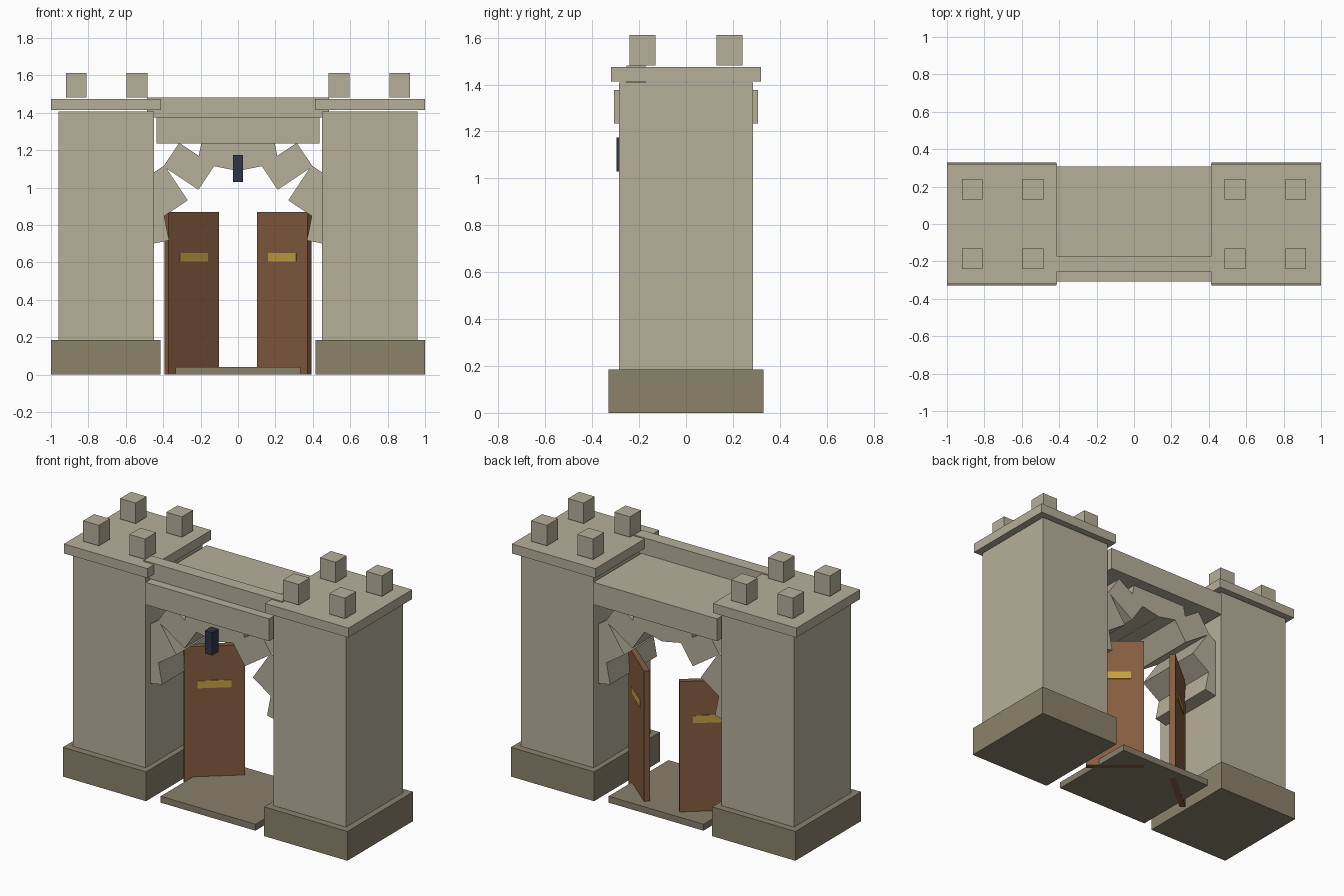
import bpy
from math import cos, sin, radians

cube = bpy.data.objects.get("Cube")
if cube:
    bpy.data.objects.remove(cube, do_unlink=True)


def material(name, r, g, b):
    """Flat material from 0-255 sRGB values."""
    def linear(c):
        c /= 255
        return c / 12.92 if c <= 0.04045 else ((c + 0.055) / 1.055) ** 2.4
    colour = (linear(r), linear(g), linear(b), 1)
    mat = bpy.data.materials.new(name)
    mat.use_nodes = True
    mat.diffuse_color = colour
    node = next(n for n in mat.node_tree.nodes if n.type == 'BSDF_PRINCIPLED')
    node.inputs["Base Color"].default_value = colour
    return mat


STONE = material("pale_stone", 182, 175, 154)
DARK_STONE = material("dark_stone", 139, 130, 107)
SLAB = material("floor_stone", 137, 127, 108)
WOOD = material("brown_wood", 133, 93, 65)
GOLD = material("dull_gold", 197, 161, 67)
IRON = material("dark_blue_iron", 47, 54, 71)


def box(name, mat, centre, size, rotation=(0, 0, 0)):
    bpy.ops.mesh.primitive_cube_add(size=1, location=centre, rotation=rotation)
    ob = bpy.context.object
    ob.name = name
    ob.scale = size
    bpy.ops.object.transform_apply(location=False, rotation=False, scale=True)
    ob.data.materials.append(mat)
    return ob


def span(name, mat, xs, ys, zs):
    """Box given by its extents on each axis."""
    ranges = (xs, ys, zs)
    return box(name, mat, [(a + b) / 2 for a, b in ranges],
               [abs(b - a) for a, b in ranges])


# Towers, each with plinth, shaft, cap and four merlons
for side, s in (("left", 1), ("right", -1)):
    span(side + "_plinth", DARK_STONE, (s * 0.415, s), (-0.33, 0.33), (0, 0.186))
    span(side + "_shaft", STONE, (s * 0.45, s * 0.96), (-0.285, 0.285), (0.186, 1.408))
    span(side + "_cap", STONE, (s * 0.413, s), (-0.32, 0.32), (1.414, 1.474))
    for x in (0.54, 0.865):
        for y in (-0.185, 0.185):
            box(side + "_merlon", STONE, (s * x, y, 1.547), (0.11, 0.11, 0.13))

# Bridge between the towers
span("lintel", STONE, (-0.435, 0.435), (-0.308, 0.308), (1.235, 1.377))
span("parapet", STONE, (-0.487, 0.487), (-0.253, -0.173), (1.375, 1.481))

# Ring of arch stones, turned against the curve for a ragged edge
COUNT, RADIUS = 8, 0.474
for i in range(COUNT):
    a = radians(180 * (i + 0.5) / COUNT)
    box("arch_stone", STONE, (RADIUS * cos(a), 0, 0.72 + RADIUS * sin(a)),
        (0.152, 0.47, 0.224), (0, a, 0))

# Hanging iron block at the crown of the arch
span("crown_block", IRON, (-0.026, 0.026), (-0.296, -0.235), (1.03, 1.175))

# Threshold slab
span("threshold", SLAB, (-0.333, 0.333), (-0.3, 0.3), (0.001, 0.042))

# Doors swung open to the back, each with a gold band through it
for side, s in (("left", 1), ("right", -1)):
    turn = (0, 0, -s * radians(40))
    box(side + "_door", WOOD, (s * 0.248, 0.116, 0.435), (0.352, 0.035, 0.87), turn)
    box(side + "_door_band", GOLD, (s * 0.248, 0.116, 0.628), (0.195, 0.043, 0.047), turn)
